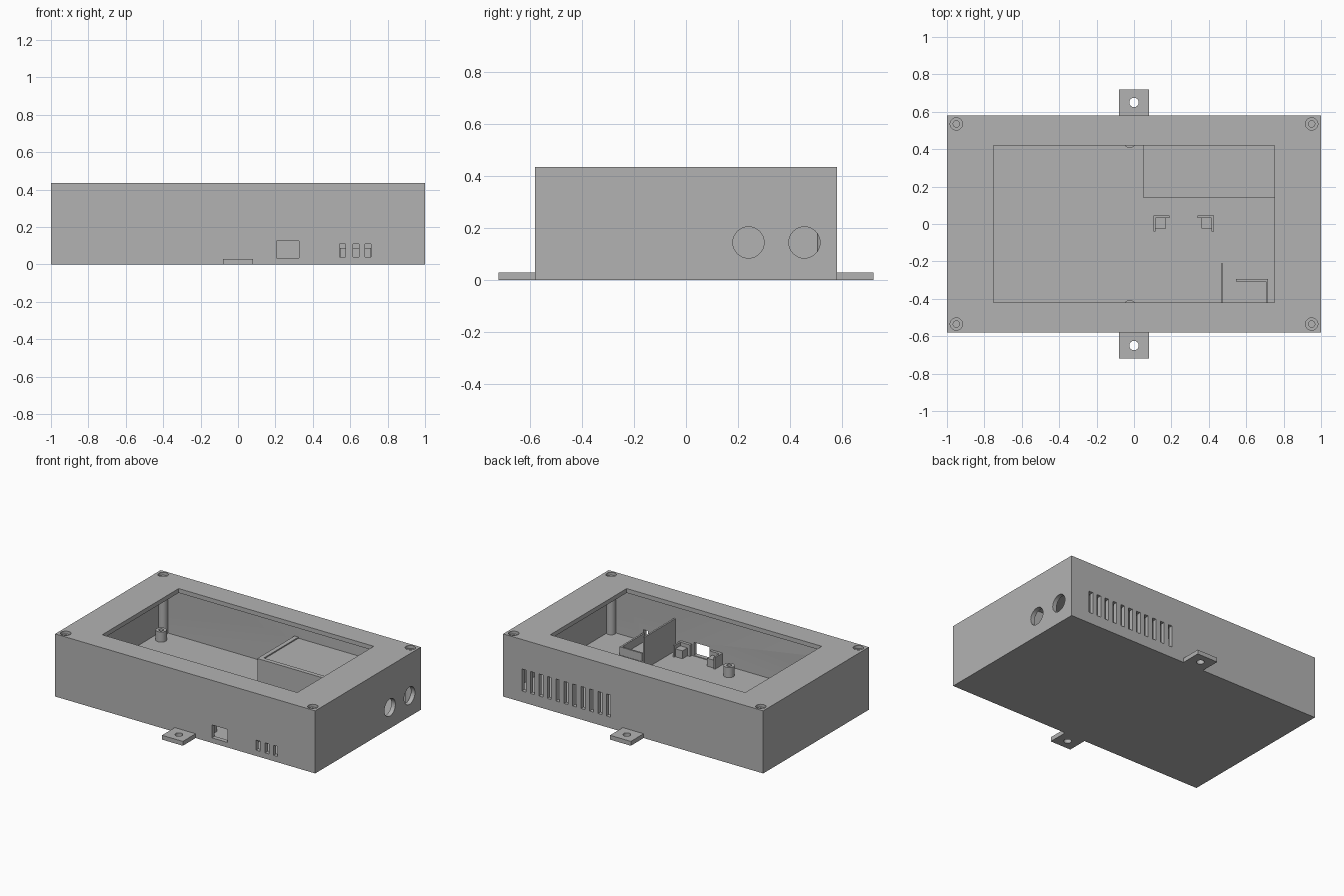
import bpy, bmesh
from mathutils import Matrix, Vector

if "Cube" in bpy.data.objects:
    bpy.data.objects.remove(bpy.data.objects["Cube"])

GREY = (0.45, 0.45, 0.45, 1)
mat = bpy.data.materials.new("plain grey")
mat.use_nodes = True
mat.diffuse_color = GREY
mat.node_tree.nodes["Principled BSDF"].inputs["Base Color"].default_value = GREY


def finish(name, bm):
    mesh = bpy.data.meshes.new(name)
    bm.to_mesh(mesh)
    bm.free()
    mesh.materials.append(mat)
    obj = bpy.data.objects.new(name, mesh)
    bpy.context.collection.objects.link(obj)
    return obj


def box(name, x0, x1, y0, y1, z0, z1):
    bm = bmesh.new()
    size = Matrix.Diagonal((x1 - x0, y1 - y0, z1 - z0, 1))
    mid = Matrix.Translation(((x0 + x1) / 2, (y0 + y1) / 2, (z0 + z1) / 2))
    bmesh.ops.create_cube(bm, size=1, matrix=mid @ size)
    return finish(name, bm)


def cylinder(name, center, radius, depth, axis="Z"):
    bm = bmesh.new()
    turn = Vector((0, 0, 1)).rotation_difference(
        Vector((1, 0, 0)) if axis == "X" else Vector((0, 0, 1)))
    bmesh.ops.create_cone(bm, cap_ends=True, segments=32, radius1=radius,
                          radius2=radius, depth=depth,
                          matrix=Matrix.Translation(center) @ turn.to_matrix().to_4x4())
    return finish(name, bm)


def cut(obj, cutters):
    """Subtract the cutters from the object, then delete them."""
    for cutter in cutters:
        cutter.hide_render = True
        mod = obj.modifiers.new("cut", "BOOLEAN")
        mod.operation = "DIFFERENCE"
        mod.solver = "EXACT"
        mod.object = cutter
    bpy.context.view_layer.update()
    result = obj.evaluated_get(bpy.context.evaluated_depsgraph_get())
    mesh = bpy.data.meshes.new_from_object(result)
    obj.modifiers.clear()
    obj.data = mesh
    for cutter in cutters:
        bpy.data.objects.remove(cutter)


# Main dimensions
W, D, H, T = 1.0, 0.58, 0.435, 0.03
IX, IY = W - T, D - T
SIDES = (-1, 1)
CORNERS = [(sx * 0.95, sy * 0.535) for sx in SIDES for sy in SIDES]

# Hollow case with display opening
case = box("case", -W, W, -D, D, 0, H)
holes = [box("cavity", -IX, IX, -IY, IY, T, H - T),
         box("opening", -0.75, 0.75, -0.42, 0.42, H - 0.1, H + 0.1)]

# Front port and three small slots
holes.append(box("port", 0.205, 0.325, -D - 0.1, -IY + 0.01, 0.035, 0.125))
for x in (0.56, 0.63, 0.695):
    holes.append(box("slot", x - 0.016, x + 0.016, -D - 0.1, -IY + 0.01, 0.04, 0.11))

# Row of back vents
for i in range(11):
    x = 0.19 + i * 0.065
    holes.append(box("vent", x - 0.015, x + 0.015, IY - 0.01, D + 0.1, 0.077, 0.23))

# Round side holes
for y in (0.24, 0.455):
    holes.append(cylinder("side_hole", (W, y, 0.145), 0.06, 0.1, "X"))

# Screw recesses in the top corners
for x, y in CORNERS:
    holes.append(cylinder("recess", (x, y, H), 0.033, 0.04))
    holes.append(cylinder("pilot", (x, y, H), 0.017, 0.2))
cut(case, holes)

# Corner screw posts
for x, y in CORNERS:
    post = cylinder("screw_post", (x, y, H / 2), 0.031, H - 2 * T)
    cut(post, [cylinder("pilot", (x, y, H), 0.017, 0.2)])

# Mounting tabs, front and back
for s in SIDES:
    ends = sorted((s * D, s * 0.72))
    tab = box("mounting_tab", -0.08, 0.08, *ends, 0, 0.03)
    cut(tab, [cylinder("tab_hole", (0, s * 0.65, 0.015), 0.025, 0.2)])

# Board standoffs
for x in (-0.9, -0.022):
    for s in SIDES:
        post = cylinder("standoff", (x, s * 0.442, 0.065), 0.035, 0.07)
        cut(post, [cylinder("pilot", (x, s * 0.442, 0.1), 0.016, 0.1)])

# Covered compartment in the back corner
box("compartment_side", 0.05, 0.08, 0.14, IY, T, 0.27)
box("compartment_front", 0.08, IX, 0.14, 0.17, T, 0.27)
box("compartment_cover", 0.08, IX, 0.17, IY, 0.238, 0.262)

# Thin divider and the low wall around the slots
box("divider", 0.465, 0.477, -IY, -0.21, T, 0.253)
box("low_wall_back", 0.545, 0.717, -0.307, -0.295, T, 0.087)
box("low_wall_side", 0.705, 0.717, -IY, -0.307, T, 0.087)


# Small board supports, mirrored about the port
def span(a, b, s):
    return sorted((0.265 + s * a, 0.265 + s * b))


for s in SIDES:
    box("support_block", *span(0.095, 0.15, s), -0.025, 0.033, T, 0.085)
    box("support_side", *span(0.15, 0.162, s), -0.04, 0.045, T, 0.11)
    box("support_back", *span(0.075, 0.15, s), 0.033, 0.045, T, 0.11)
    box("front_block", *span(0.095, 0.15, s), -0.53, -0.475, T, 0.085)
    box("front_side", *span(0.15, 0.162, s), -IY, -0.465, T, 0.11)
    box("front_stop", *span(0.075, 0.15, s), -IY, -0.53, T, 0.11)

# Smooth round walls, keep hard edges
for obj in bpy.context.view_layer.objects:
    if obj.type == "MESH" and mat.name in obj.data.materials:
        obj.select_set(True)
        bpy.context.view_layer.objects.active = obj
    else:
        obj.select_set(False)
bpy.ops.object.shade_smooth_by_angle()
